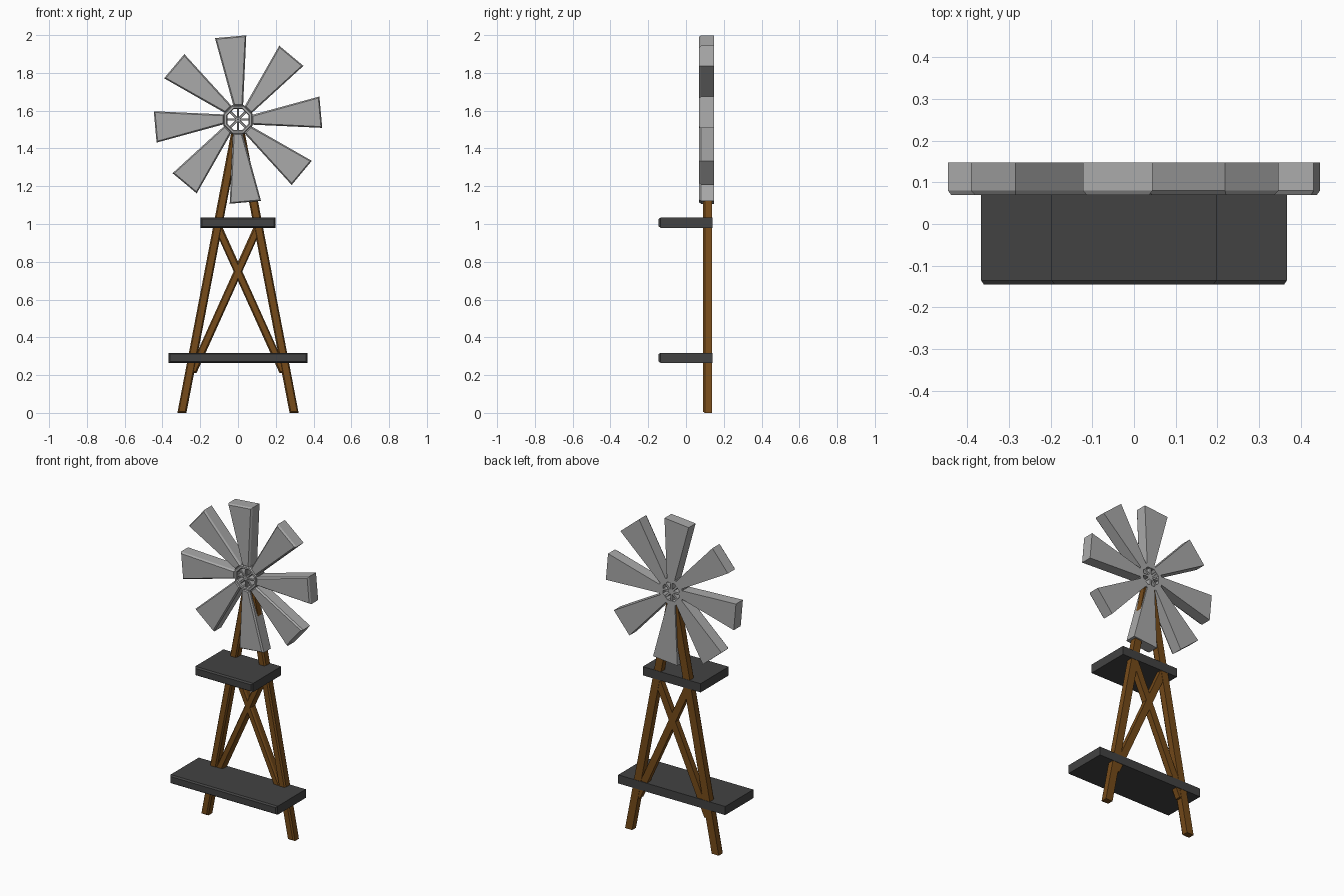
import bpy, bmesh
from math import cos, sin, pi
from mathutils import Matrix

if "Cube" in bpy.data.objects:
    bpy.data.objects.remove(bpy.data.objects["Cube"])


def material(name, rgb):
    m = bpy.data.materials.new(name)
    m.diffuse_color = (*rgb, 1)
    m.use_nodes = True
    m.node_tree.nodes["Principled BSDF"].inputs["Base Color"].default_value = m.diffuse_color
    return m


WOOD = material("brown_wood", (0.18, 0.07, 0.01))
DARK = material("dark_boards", (0.055, 0.055, 0.055))
METAL = material("light_metal", (0.4, 0.4, 0.4))


def finish(name, bm, mat):
    me = bpy.data.meshes.new(name)
    bm.to_mesh(me)
    bm.free()
    me.materials.append(mat)
    ob = bpy.data.objects.new(name, me)
    bpy.context.collection.objects.link(ob)
    return ob


def slab(name, outline, y0, y1, mat, chamfer=0.01):
    """Extrude an x-z outline from back y1 to front y0 with a chamfered front rim."""
    bm = bmesh.new()
    n = len(outline)
    back = [bm.verts.new((x, y1, z)) for x, z in outline]
    front = [bm.verts.new((x, y0 + chamfer, z)) for x, z in outline]
    bm.faces.new(back)
    face = bm.faces.new(front)
    for i in range(n):
        j = (i + 1) % n
        bm.faces.new((back[i], back[j], front[j], front[i]))
    bmesh.ops.recalc_face_normals(bm, faces=bm.faces)
    bmesh.ops.inset_region(bm, faces=[face], thickness=chamfer, depth=chamfer)
    return finish(name, bm, mat)


def beam(name, x0, z0, x1, z1, w, y0, y1):
    """Slanted beam with level ends; w is the horizontal width."""
    h = w / 2
    return slab(name, [(x0 - h, z0), (x0 + h, z0), (x1 + h, z1), (x1 - h, z1)], y0, y1, WOOD)


# Legs and crossed braces
for side, s in (("left", -1), ("right", 1)):
    beam(side + "_leg", s * 0.297, 0, s * 0.011, 1.49, 0.048, 0.09, 0.138)
    beam(side + "_brace", s * 0.243, 0.21, s * -0.113, 1.0, 0.046, 0.093, 0.136)

# Platforms
for name, w, z0, z1 in (("lower_platform", 0.367, 0.265, 0.318),
                        ("upper_platform", 0.198, 0.98, 1.034)):
    slab(name, [(-w, z0), (w, z0), (w, z1), (-w, z1)], -0.145, 0.14, DARK)

# Wheel: blades and spokes repeated around the hub
HUB = Matrix.Translation((0, 0, 1.553))
Y0, Y1 = 0.07, 0.148
for i in range(8):
    turn = HUB @ Matrix.Rotation(i * pi / 4, 4, 'Y')
    blade = slab(f"blade_{i + 1}", [(-0.024, 0.072), (0.027, 0.072), (0.044, 0.446), (-0.122, 0.431)],
                 Y0, Y1, METAL)
    spoke = slab(f"spoke_{i + 1}", [(-0.006, 0), (0.006, 0), (0.006, 0.066), (-0.006, 0.066)],
                 Y0 + 0.005, Y1 - 0.003, METAL, 0.003)
    blade.matrix_world = turn
    spoke.matrix_world = turn

# Eight-sided hub ring
bm = bmesh.new()
profile = [(0.083, Y1), (0.083, Y0 + 0.01), (0.076, Y0), (0.065, Y0), (0.06, Y0 + 0.006), (0.06, Y1)]
rings = []
for i in range(8):
    a = (i + 0.5) * pi / 4
    rings.append([bm.verts.new((r * cos(a), y, r * sin(a))) for r, y in profile])
for i in range(8):
    p, q = rings[i], rings[(i + 1) % 8]
    for k in range(len(profile)):
        m = (k + 1) % len(profile)
        bm.faces.new((p[k], p[m], q[m], q[k]))
bmesh.ops.recalc_face_normals(bm, faces=bm.faces)
finish("hub_ring", bm, METAL).matrix_world = HUB
